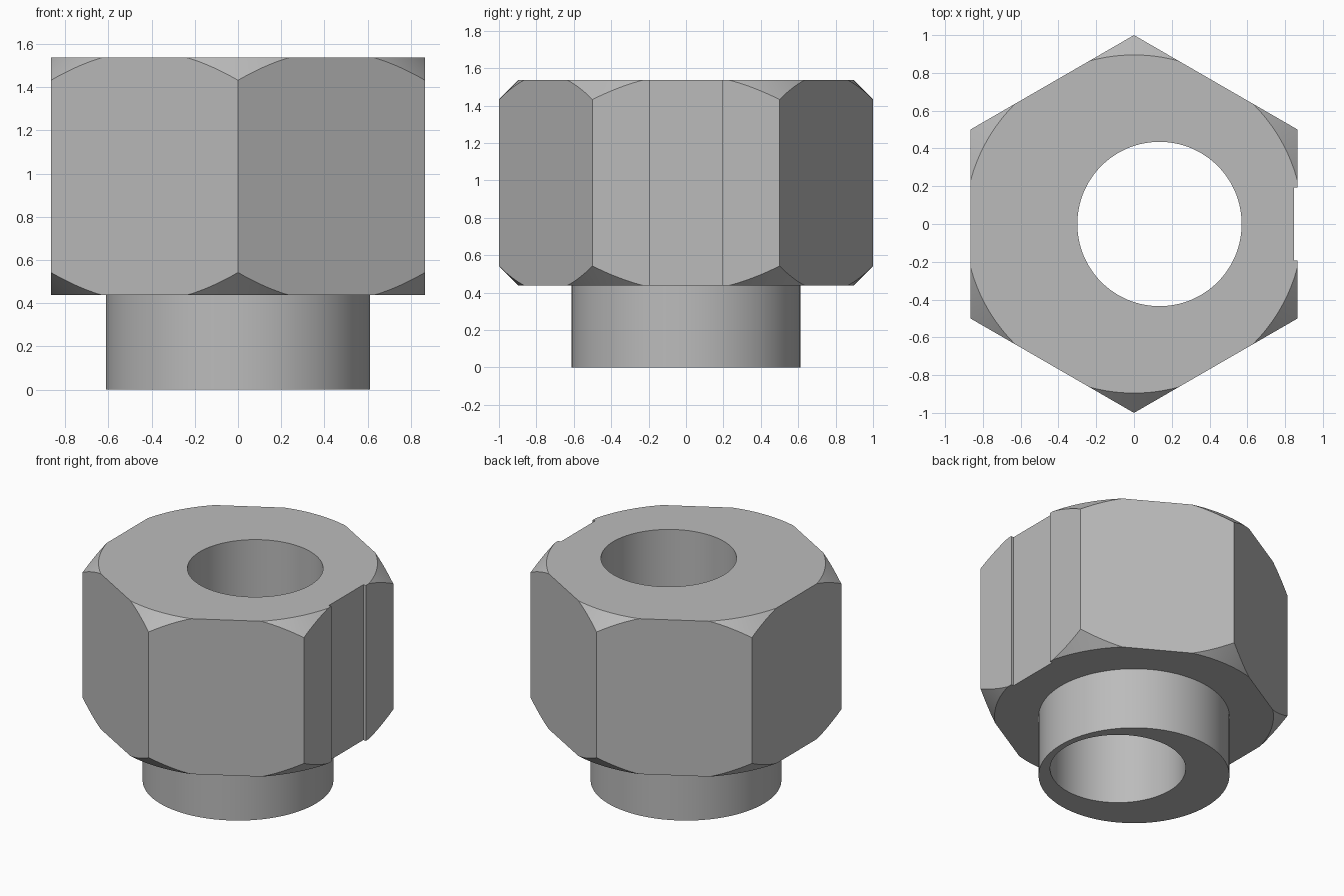
import bpy, bmesh, math

cube = bpy.data.objects.get("Cube")
if cube:
    bpy.data.objects.remove(cube, do_unlink=True)

STEEL = (0.50, 0.50, 0.50, 1.0)
BASE, TOP = 0.437, 1.537      # hexagon underside and top face
FACE_R = 0.895                # circle where the chamfers meet the end faces
FLAT = math.cos(math.pi / 6)  # centre to flat side

steel = bpy.data.materials.new("plain_grey")
steel.use_nodes = True
steel.diffuse_color = STEEL
steel.node_tree.nodes["Principled BSDF"].inputs["Base Color"].default_value = STEEL


def lathe(name, profile, sides, turn=0.0, x=0.0):
    """Closed solid from (radius, height) rings, capped at both ends."""
    bm = bmesh.new()
    rings = []
    for r, z in profile:
        angles = [turn + 2 * math.pi * i / sides for i in range(sides)]
        rings.append([bm.verts.new((x + r * math.cos(a), r * math.sin(a), z)) for a in angles])
    for low, high in zip(rings, rings[1:]):
        for i in range(sides):
            j = (i + 1) % sides
            bm.faces.new((low[i], low[j], high[j], high[i]))
    bm.faces.new(rings[0][::-1])
    bm.faces.new(rings[-1])
    return finish(name, bm)


def box(name, x, y, z):
    """Box spanning the given (low, high) ranges."""
    bm = bmesh.new()
    bmesh.ops.create_cube(bm, size=1)
    for v in bm.verts:
        v.co = [span[0] if c < 0 else span[1] for c, span in zip(v.co, (x, y, z))]
    return finish(name, bm)


def finish(name, bm):
    mesh = bpy.data.meshes.new(name)
    bm.to_mesh(mesh)
    bm.free()
    mesh.materials.append(steel)
    obj = bpy.data.objects.new(name, mesh)
    bpy.context.collection.objects.link(obj)
    return obj


def combine(target, tool, operation):
    """Apply a boolean and discard the tool object."""
    bpy.ops.object.select_all(action='DESELECT')
    bpy.context.view_layer.objects.active = target
    target.select_set(True)
    mod = target.modifiers.new(operation.lower(), 'BOOLEAN')
    mod.operation, mod.solver, mod.object = operation, 'EXACT', tool
    bpy.ops.object.modifier_apply(modifier=mod.name)
    bpy.data.objects.remove(tool, do_unlink=True)


# Hexagonal body with a corner on the front and back
body = lathe("hex_nut_with_collar", [(1, BASE), (1, TOP)], 6, math.pi / 2)

# Conical 45 degree chamfers on the corners at both ends
rim = 0.2
chamfer = lathe("chamfer_cutter", [
    (FACE_R - rim, BASE - rim), (FACE_R + rim, BASE + rim),
    (FACE_R + rim, TOP - rim), (FACE_R - rim, TOP + rim)], 192)
combine(body, chamfer, 'INTERSECT')

# Shallow groove down the left flat
groove = box("groove_cutter", (FLAT - 0.02, 1.2), (-0.193, 0.193), (BASE - 0.1, TOP + 0.1))
combine(body, groove, 'DIFFERENCE')

# Round collar below the body
collar = lathe("collar", [(0.612, 0), (0.612, BASE + 0.2)], 128)
combine(body, collar, 'UNION')

# Off-centre bore through everything
bore = lathe("bore_cutter", [(0.435, -0.2), (0.435, TOP + 0.2)], 128, x=0.135)
combine(body, bore, 'DIFFERENCE')

bpy.ops.object.shade_smooth_by_angle(angle=math.radians(25))
